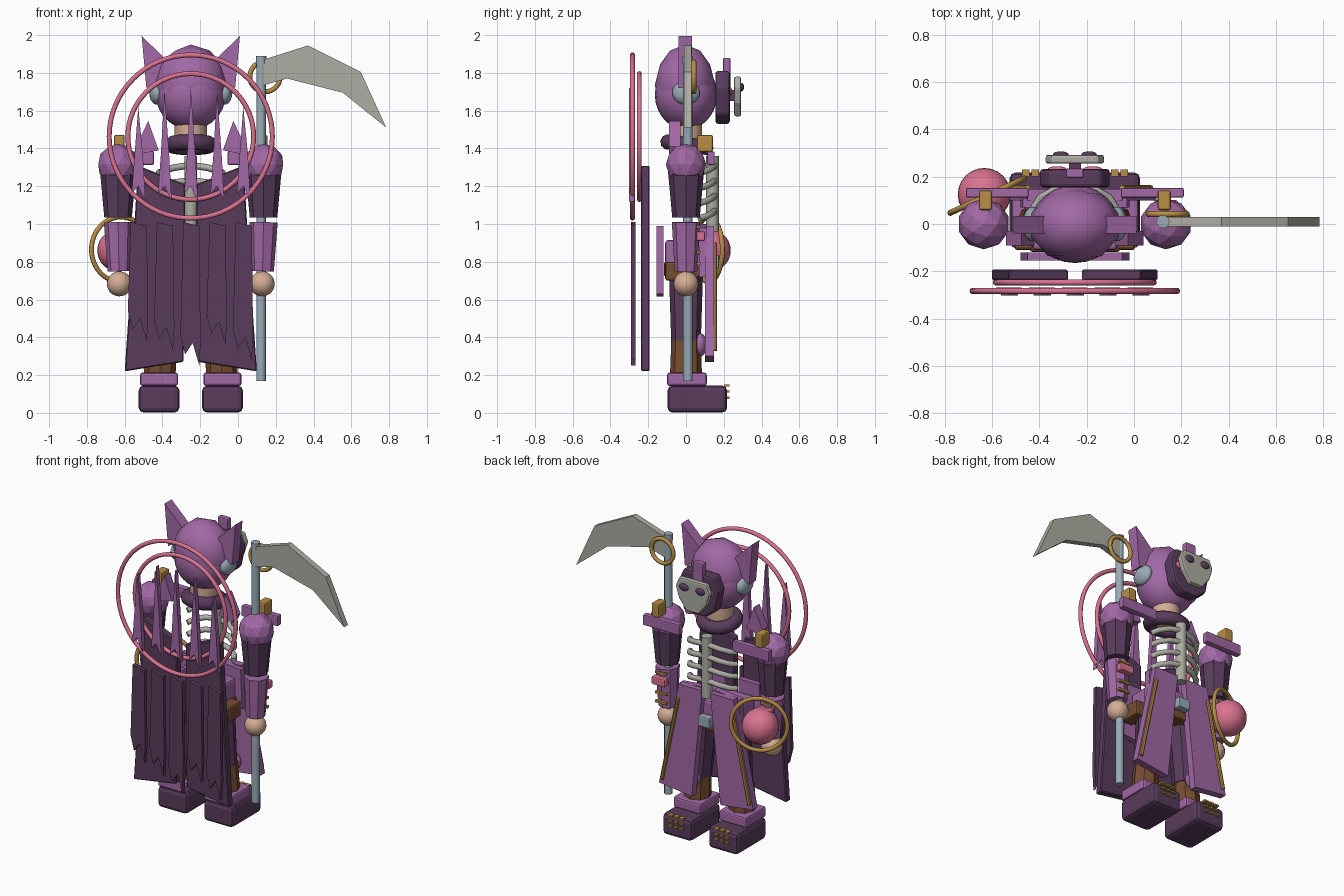
import bpy, bmesh, math
from mathutils import Vector, Matrix

if "Cube" in bpy.data.objects:
    bpy.data.objects.remove(bpy.data.objects["Cube"])

CX = -0.25          # body centre line
SIDES = (("left", 1), ("right", -1))


def material(name, r, g, b):
    m = bpy.data.materials.new(name)
    m.use_nodes = True
    m.diffuse_color = (r, g, b, 1)
    m.node_tree.nodes["Principled BSDF"].inputs["Base Color"].default_value = (r, g, b, 1)
    return m


PURPLE = material("purple cloth", .36, .14, .38)
DARK = material("dark purple", .10, .045, .11)
PINK = material("pink glow", .70, .17, .28)
GOLD = material("gold trim", .48, .27, .06)
BONE = material("bone grey", .42, .42, .37)
STEEL = material("blue grey steel", .32, .41, .48)
SKIN = material("skin", .66, .42, .30)
BROWN = material("brown leather", .18, .075, .03)


def finish(name, bm, mat, smooth=False, matrix=Matrix()):
    bmesh.ops.transform(bm, matrix=matrix, verts=bm.verts)
    bmesh.ops.recalc_face_normals(bm, faces=bm.faces)
    for f in bm.faces:
        f.smooth = smooth
    me = bpy.data.meshes.new(name)
    bm.to_mesh(me)
    bm.free()
    me.materials.append(mat)
    ob = bpy.data.objects.new(name, me)
    bpy.context.collection.objects.link(ob)
    return ob


def bevel(ob, width, segments=2):
    mod = ob.modifiers.new("bevel", "BEVEL")
    mod.width, mod.segments = width, segments


def place(loc, size):
    return Matrix.Translation(loc) @ Matrix.Diagonal((*size, 1))


def box(name, loc, size, mat, round_edge=0):
    bm = bmesh.new()
    bmesh.ops.create_cube(bm, size=1)
    ob = finish(name, bm, mat, matrix=place(loc, size))
    if round_edge:
        bevel(ob, round_edge)
    return ob


def ball(name, loc, radii, mat, faceted=False):
    bm = bmesh.new()
    if faceted:
        bmesh.ops.create_icosphere(bm, subdivisions=2, radius=1)
    else:
        bmesh.ops.create_uvsphere(bm, u_segments=24, v_segments=14, radius=1)
    return finish(name, bm, mat, not faceted, place(loc, radii))


def rod(name, a, b, ra, rb, mat, sides=8, smooth=False):
    a, b = Vector(a), Vector(b)
    bm = bmesh.new()
    bmesh.ops.create_cone(bm, cap_ends=True, segments=sides, radius1=ra, radius2=rb,
                          depth=(b - a).length)
    turn = (b - a).to_track_quat("Z", "Y").to_matrix().to_4x4()
    ob = finish(name, bm, mat, smooth, Matrix.Translation((a + b) / 2) @ turn)
    if smooth:
        for f in ob.data.polygons:
            f.use_smooth = len(f.vertices) == 4
    return ob


def ring(name, loc, major, minor, mat, rot=Matrix(), segments=48):
    bm = bmesh.new()
    rows = []
    for i in range(segments):
        spin = Matrix.Rotation(math.tau * i / segments, 4, "Z")
        rows.append([bm.verts.new(spin @ Vector((major + minor * math.cos(t), 0, minor * math.sin(t))))
                     for t in (math.tau * k / 10 for k in range(10))])
    for i, row in enumerate(rows):
        nxt = rows[(i + 1) % segments]
        for k in range(10):
            bm.faces.new((row[k], row[(k + 1) % 10], nxt[(k + 1) % 10], nxt[k]))
    return finish(name, bm, mat, True, Matrix.Translation(loc) @ rot)


def plate(name, pts, y0, y1, mat, x=0, s=1):
    """Extrude an x-z outline from y0 to y1."""
    bm = bmesh.new()
    face = bm.faces.new([bm.verts.new((x + s * px, y0, pz)) for px, pz in pts])
    out = bmesh.ops.extrude_face_region(bm, geom=[face])
    bmesh.ops.translate(bm, vec=(0, y1 - y0, 0),
                        verts=[g for g in out["geom"] if isinstance(g, bmesh.types.BMVert)])
    return finish(name, bm, mat)


UPRIGHT = Matrix.Rotation(math.pi / 2, 4, "X")

# Head, hood, neck and collar
ball("head", (CX, 0, 1.685), (.185, .165, .185), PURPLE)
hood = ball("hood", (CX, -.005, 1.735), (.195, .16, .215), PURPLE, True)
for f in hood.data.polygons:
    f.use_smooth = True
rod("neck", (CX, 0, 1.42), (CX, 0, 1.56), .085, .085, SKIN, 16, True)
collar = ring("collar", (CX, .005, 1.42), .1, .042, DARK, Matrix.Rotation(math.radians(-8), 4, "X"))

# Face plate, crest and mask
brow = [(-.11, 1.81), (.11, 1.81), (.15, 1.72), (.12, 1.58), (.05, 1.53), (-.05, 1.53), (-.12, 1.58), (-.15, 1.72)]
bevel(plate("face_plate", brow, .155, .232, DARK, CX), .015)
box("crest", (CX, .215, 1.79), (.075, .04, .18), PURPLE, .008)
shell = [(-.1, 1.78), (.1, 1.78), (.125, 1.72), (.1, 1.64), (.045, 1.57), (-.045, 1.57), (-.1, 1.64), (-.125, 1.72)]
bevel(plate("mask", shell, .255, .292, BONE, CX), .01)
box("mask_mount", (CX, .24, 1.68), (.05, .04, .06), DARK)
for side, s in SIDES:
    ball(side + "_glowing_eye", (CX + s * .075, .232, 1.7), (.04, .012, .025), PINK)
    ball(side + "_mask_eye", (CX + s * .06, .294, 1.725), (.033, .013, .023), DARK)
    ball(side + "_ear_disc", (CX + s * .18, 0, 1.695), (.04, .073, .063), STEEL)
    ear = [(.26, 1.995), (.13, 1.87), (.16, 1.76), (.235, 1.72)]
    plate(side + "_ear", ear, -.04, .033, PURPLE, CX, s)
    plate(side + "_shoulder_spike", [(.17, 1.39), (.225, 1.545), (.29, 1.41), (.27, 1.37)],
          -.09, -.03, PURPLE, CX, s)

# Rib cage
rod("sternum", (CX, .14, .96), (CX, .14, 1.36), .034, .034, BONE, 12, True)
for side, s in SIDES:
    for i in range(4):
        z = 1.31 - i * .08
        path = [(.01, .15, z), (.09, .14, z - .012), (.145, .11, z - .028), (.17, .07, z - .04)]
        cu = bpy.data.curves.new("rib", "CURVE")
        cu.dimensions, cu.bevel_depth, cu.bevel_resolution, cu.use_fill_caps = "3D", .018, 2, True
        sp = cu.splines.new("POLY")
        sp.points.add(len(path) - 1)
        for p, (x, y, zz) in zip(sp.points, path):
            p.co = (CX + s * x, y, zz, 1)
        cu.materials.append(BONE)
        bpy.context.collection.objects.link(bpy.data.objects.new(f"{side}_rib_{i + 1}", cu))

# Hips and belt
box("hips", (CX, 0, .82), (.36, .22, .19), PURPLE, .015)
box("belt", (CX, 0, .76), (.38, .235, .075), BROWN, .01)
box("buckle", (CX, .15, .80), (.085, .05, .07), STEEL, .008)

for side, s in SIDES:
    def at(off, y, z):
        return (CX + s * off, y, z)
    # Arms and shoulder guards
    ball(side + "_shoulder", at(.385, 0, 1.315), (.11, .107, .11), PURPLE, True)
    rod(side + "_upper_arm", at(.385, 0, 1.035), at(.385, 0, 1.33), .073, .1, DARK)
    rod(side + "_forearm", at(.38, 0, .75), at(.385, 0, 1.01), .06, .075, PURPLE)
    ball(side + "_hand", at(.378, 0, .683), (.066, .066, .066), SKIN)
    box(side + "_shoulder_bar", at(.328, .132, 1.348), (.265, .04, .07), PURPLE, .006)
    box(side + "_shoulder_clasp", at(.378, .1, 1.427), (.056, .085, .09), GOLD, .01)
    box(side + "_arm_gem", at(.385, .078, .935), (.1, .045, .052), PINK, .008)
    for z in (.985, .85, .79):
        box(side + "_arm_trim", at(.385, .066, z), (.08, .02, .014), GOLD)
    # Skirt panels
    front = [(.03, .99), (.2, .99), (.345, .30), (.105, .27)]
    plate(side + "_front_skirt", front, .1, .147, PURPLE, CX, s)
    rod(side + "_skirt_trim", at(.2, .153, .90), at(.32, .153, .33), .012, .012, GOLD, 8)
    plate(side + "_back_skirt", [(.05, .99), (.2, .99), (.23, .63), (.05, .615)], -.155, -.12, PURPLE, CX, s)
    plate(side + "_hip_flap", [(.03, 1.0), (.22, .98), (.23, .72), (.1, .72)], .07, .11, PURPLE, CX, s)
    box(side + "_pouch", at(.215, -.04, .75), (.08, .14, .1), BROWN, .012)
    # Legs and boots
    rod(side + "_thigh", at(.15, 0, .36), at(.12, 0, .74), .078, .09, DARK)
    rod(side + "_shin", at(.165, 0, .19), at(.155, 0, .38), .085, .078, BROWN)
    ball(side + "_knee", at(.155, .075, .36), (.06, .035, .062), PURPLE)
    box(side + "_boot", at(.168, .06, .073), (.215, .315, .142), DARK, .025)
    box(side + "_boot_cuff", at(.168, .005, .178), (.2, .21, .07), PURPLE, .012)
    for z in (.08, .113, .146):
        for k in (-1, 0, 1):
            box(side + "_toe_stud", at(.168 + k * .04, .215, z), (.032, .03, .011), GOLD)
    # Cape halves
    cape = [(.28, 1.31), (.03, 1.21), (.03, .5), (.04, .27), (.35, .22), (.31, .8)]
    bevel(plate(side + "_cape", cape, -.238, -.192, DARK, CX, s), .006, 1)

# Cape strips and the spikes above them
lows = (.38, .33, .25, .36, .28)
tops = (1.62, 1.71, 1.72, 1.70, 1.62)
for i in range(5):
    x = CX + (i - 2) * .139
    low = lows[i]
    strip = [(-.04, 1.01), (.045, .99), (.052, low + .12), (.045, low), (.01, low + .12), (-.03, low + .06),
             (-.055, low + .16)]
    plate(f"cape_strip_{i + 1}", strip, -.292, -.268, DARK, x)
    spike = [(0, tops[i]), (.025, 1.36), (.038, 1.12), (0, 1.2), (-.035, 1.16), (-.02, 1.36)]
    plate(f"back_spike_{i + 1}", spike, -.303, -.272, PURPLE, x)

# Halo rings behind the back
ring("outer_halo", (CX, -.283, 1.463), .432, .013, PINK, UPRIGHT, 64)
ring("inner_halo", (CX, -.247, 1.463), .333, .013, PINK, UPRIGHT, 64)

# Scythe
rod("scythe_pole", (.122, .01, .17), (.122, .01, 1.87), .025, .025, STEEL, 12, True)
rod("scythe_cap", (.122, .01, 1.85), (.122, .01, 1.89), .028, .028, STEEL, 12, True)
blade = [(.12, 1.865), (.37, 1.945), (.65, 1.805), (.785, 1.51), (.555, 1.695), (.26, 1.77), (.12, 1.73)]
plate("scythe_blade", blade, -.01, .03, BONE)
ring("scythe_ring", (.143, .042, 1.78), .08, .013, GOLD, UPRIGHT)

# Floating orb with its tilted ring
ball("orb", (-.633, .125, .86), (.112, .112, .112), PINK)
ring("orb_ring", (-.62, .12, .865), .172, .013, GOLD,
     Matrix.Rotation(math.radians(25), 4, "Z") @ UPRIGHT)
